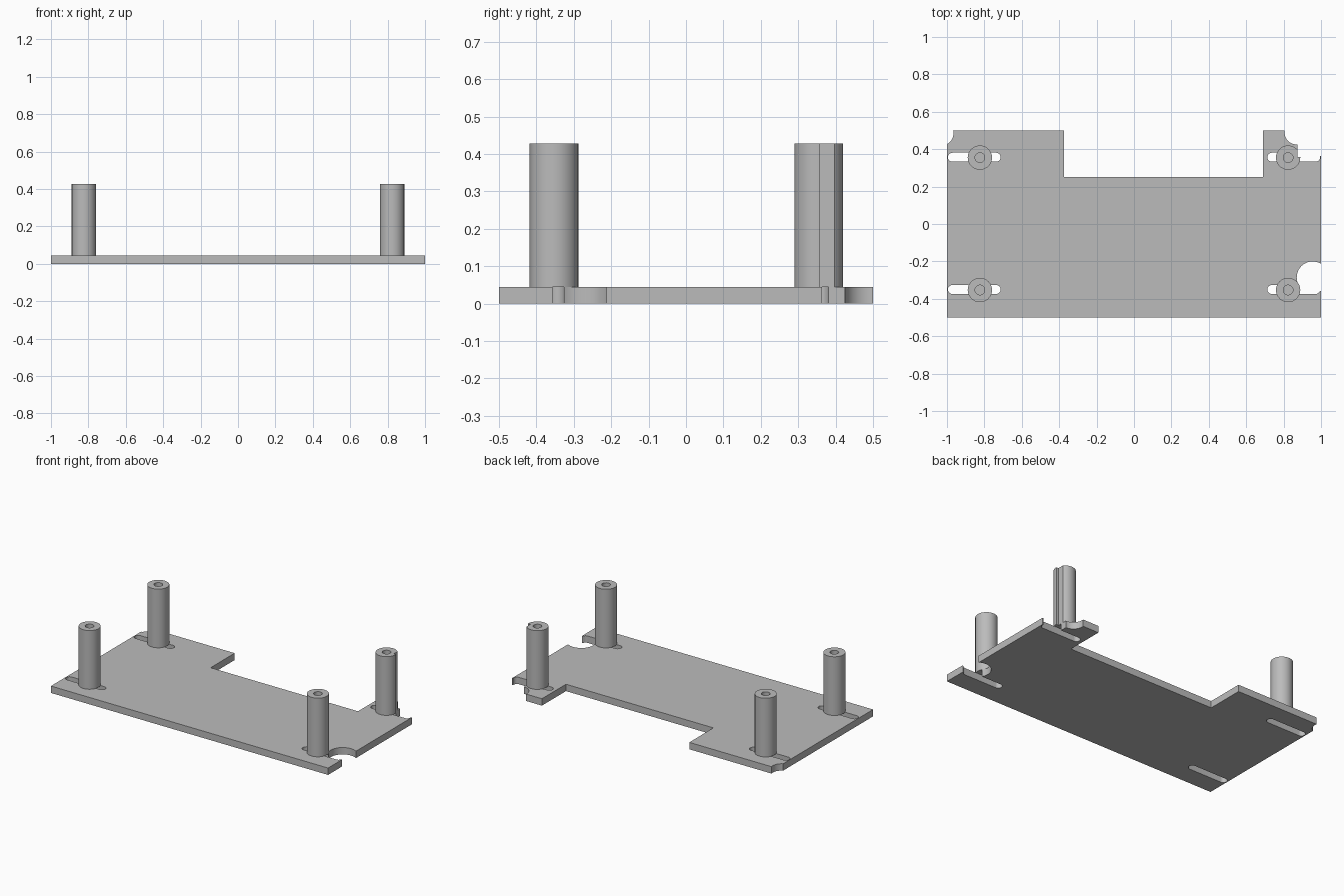
import bpy, bmesh
from math import cos, sin, pi, radians

cube = bpy.data.objects.get("Cube")
if cube:
    bpy.data.objects.remove(cube, do_unlink=True)

PLATE_TOP, POST_TOP = 0.045, 0.428

grey = bpy.data.materials.new("plain grey")
grey.use_nodes = True
grey.diffuse_color = (0.5, 0.5, 0.5, 1)
grey.node_tree.nodes["Principled BSDF"].inputs["Base Color"].default_value = (0.5, 0.5, 0.5, 1)


def prism(name, outline, z0, z1):
    """Extrude a closed outline from z0 up to z1."""
    bm = bmesh.new()
    face = bm.faces.new([bm.verts.new((x, y, z0)) for x, y in outline])
    new = bmesh.ops.extrude_face_region(bm, geom=[face])["geom"]
    top = [v for v in new if isinstance(v, bmesh.types.BMVert)]
    bmesh.ops.translate(bm, verts=top, vec=(0, 0, z1 - z0))
    bmesh.ops.recalc_face_normals(bm, faces=bm.faces)
    mesh = bpy.data.meshes.new(name)
    bm.to_mesh(mesh)
    bm.free()
    mesh.materials.append(grey)
    obj = bpy.data.objects.new(name, mesh)
    bpy.context.collection.objects.link(obj)
    return obj


def box(x0, x1, y0, y1):
    return [(x0, y0), (x1, y0), (x1, y1), (x0, y1)]


def circle(x, y, r, n=48):
    return [(x + r * cos(2 * pi * i / n), y + r * sin(2 * pi * i / n)) for i in range(n)]


def slot(x, y, half_length, r, n=16):
    """Straight slot along x with round ends."""
    points = []
    for side, start in ((1, -pi / 2), (-1, pi / 2)):
        for i in range(n + 1):
            a = start + pi * i / n
            points.append((x + side * (half_length - r) + r * cos(a), y + r * sin(a)))
    return points


def activate(obj):
    bpy.ops.object.select_all(action='DESELECT')
    obj.select_set(True)
    bpy.context.view_layer.objects.active = obj


def cut(obj, outline, z0=-0.1, z1=0.6):
    """Cut an extruded outline out of an object."""
    cutter = prism("cutter", outline, z0, z1)
    cutter.hide_render = True
    mod = obj.modifiers.new("cut", 'BOOLEAN')
    mod.operation, mod.solver, mod.object = 'DIFFERENCE', 'EXACT', cutter
    activate(obj)
    bpy.ops.object.modifier_apply(modifier=mod.name)
    bpy.data.objects.remove(cutter, do_unlink=True)


def finish(obj):
    activate(obj)
    bpy.ops.object.shade_smooth_by_angle(angle=radians(30))


# Base plate with rear notch, cut corner and round bites
plate = prism("base_plate", box(-1, 1, -0.5, 0.5), 0, PLATE_TOP)
cut(plate, box(-0.374, 0.69, 0.252, 0.7))
cut(plate, box(0.873, 1.2, 0.364, 0.7))
for x, y, r in ((-1.03, 0.485, 0.065), (0.87, 0.49, 0.065), (0.955, -0.285, 0.085)):
    cut(plate, circle(x, y, r))

# Adjustment slots, one under each post
for sx in (-1, 1):
    for y in (-0.35, 0.357):
        cut(plate, slot(sx * 0.854, y, 0.141, 0.024))
finish(plate)

# Standoff posts with a blind screw hole in the top
for side, x in (("right", -0.824), ("left", 0.824)):
    for end, y in (("front", -0.353), ("rear", 0.355)):
        post = prism(f"{end}_{side}_post", circle(x, y, 0.065), PLATE_TOP, POST_TOP)
        cut(post, circle(x, y, 0.026, 32), POST_TOP - 0.15, 0.6)
        # Clearance step on the post beside the cut corner
        if (side, end) == ("left", "rear"):
            cut(post, box(0.873, 1.2, 0.358, 0.7))
        finish(post)
